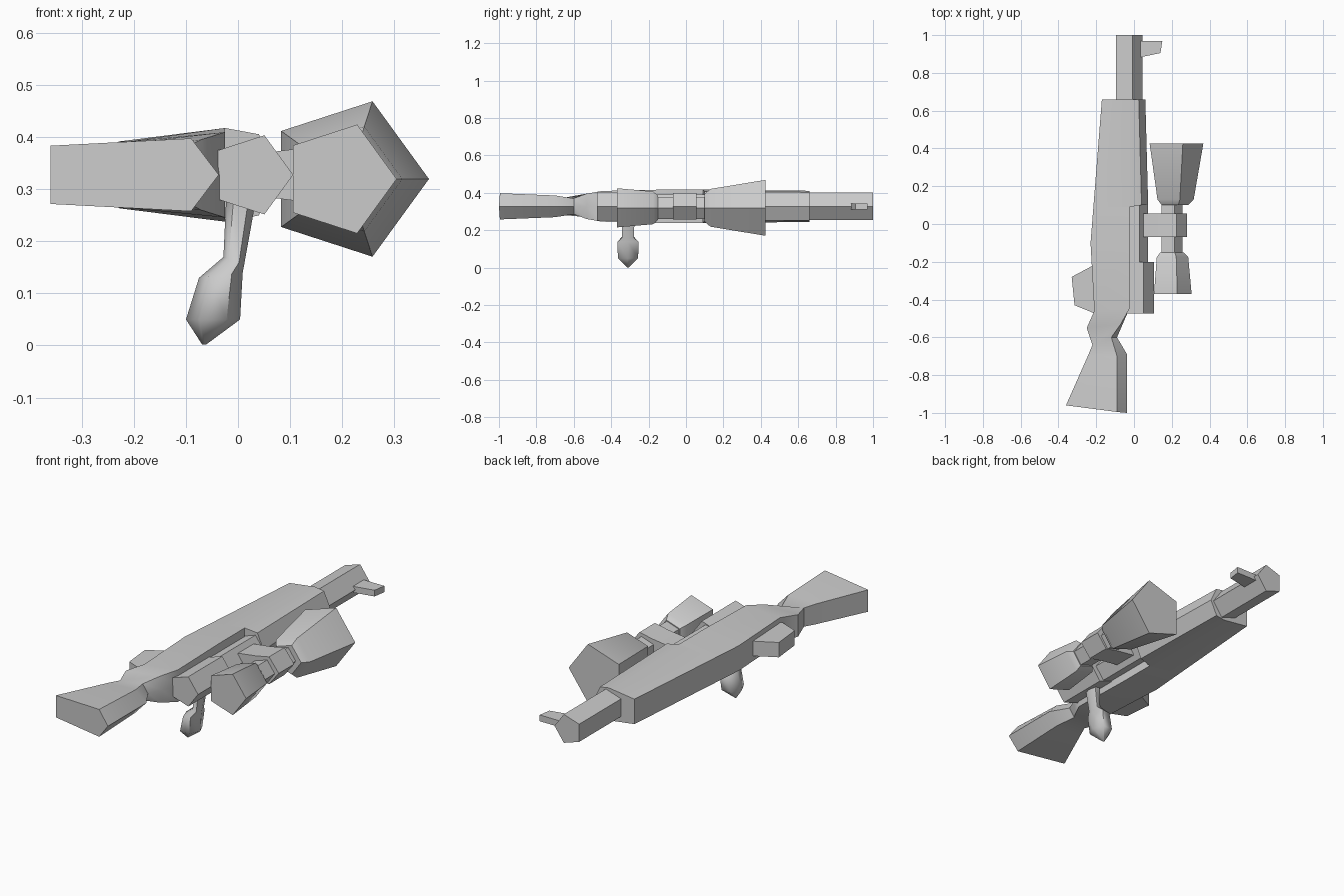
import bpy, bmesh, math

cube = bpy.data.objects.get("Cube")
if cube:
    bpy.data.objects.remove(cube, do_unlink=True)

grey = bpy.data.materials.new("plain grey")
grey.use_nodes = True
COLOUR = (0.6, 0.6, 0.6, 1)
grey.diffuse_color = COLOUR
grey.node_tree.nodes["Principled BSDF"].inputs["Base Color"].default_value = COLOUR

MID = 0.328  # height of the lying rifle's centre plane


def loft(name, rings, angle=35):
    """Skin a list of equal-length point rings and cap both ends."""
    bm = bmesh.new()
    loops = [[bm.verts.new(p) for p in ring] for ring in rings]
    for a, b in zip(loops, loops[1:]):
        for i in range(len(a)):
            j = (i + 1) % len(a)
            bm.faces.new((a[i], a[j], b[j], b[i]))
    bm.faces.new(loops[0])
    bm.faces.new(loops[-1][::-1])
    bmesh.ops.recalc_face_normals(bm, faces=bm.faces)
    mesh = bpy.data.meshes.new(name)
    bm.to_mesh(mesh)
    bm.free()
    mesh.materials.append(grey)
    ob = bpy.data.objects.new(name, mesh)
    bpy.context.collection.objects.link(ob)
    bpy.ops.object.select_all(action="DESELECT")
    ob.select_set(True)
    bpy.context.view_layer.objects.active = ob
    bpy.ops.object.shade_smooth_by_angle(angle=math.radians(angle))
    return ob


def mirrored(points, tip):
    """Section symmetric about the centre plane: (x, y, half height) points plus a tip."""
    upper = [(x, y, MID + h) for x, y, h in points]
    lower = [(x, y, MID - h) for x, y, h in reversed(points)]
    return upper + [(tip[0], tip[1], MID)] + lower


def pentagon_tube(name, cx, cz, stations):
    """Five-sided tube along y; stations are (y, radius)."""
    turns = [math.tau * i / 5 for i in range(5)]
    return loft(name, [[(cx + r * math.cos(t), y, cz + r * math.sin(t)) for t in turns]
                       for y, r in stations])


def plate(name, outline, half, cz=MID):
    """Flat part with an outline in x and y."""
    return loft(name, [[(x, y, cz + s * half) for x, y in outline] for s in (-1, 1)])


# Butt, wrist and receiver bed
loft("stock", [
    mirrored([(-0.36, -0.96, 0.056), (-0.09, -0.995, 0.07)], (-0.037, -1.0)),
    mirrored([(-0.245, -0.70, 0.052), (-0.09, -0.70, 0.058)], (-0.037, -0.69)),
    mirrored([(-0.22, -0.64, 0.048), (-0.12, -0.60, 0.042)], (-0.09, -0.60)),
    mirrored([(-0.25, -0.55, 0.056), (-0.07, -0.53, 0.068)], (-0.06, -0.53)),
    mirrored([(-0.21, -0.46, 0.064), (-0.025, -0.45, 0.082)], (-0.025, -0.45)),
    mirrored([(-0.23, -0.10, 0.064), (-0.025, -0.10, 0.09)], (-0.025, -0.10)),
    mirrored([(-0.215, 0.09, 0.064), (-0.025, 0.09, 0.09)], (-0.025, 0.09)),
])

# Fore end with a ridged top
loft("fore_end", [
    mirrored([(-0.215, 0.09, 0.064), (-0.025, 0.09, 0.09), (0.04, 0.10, 0.078)], (0.075, 0.10)),
    mirrored([(-0.17, 0.66, 0.064), (-0.025, 0.66, 0.083), (0.025, 0.66, 0.075)], (0.06, 0.66)),
])

# Barrel, chamber and bolt housing
pentagon_tube("barrel", -0.032, MID, [(0.60, 0.077), (1.0, 0.077)])
pentagon_tube("chamber", 0.008, MID, [(-0.22, 0.067), (0.12, 0.067)])
pentagon_tube("bolt_housing", 0.026, MID, [(-0.475, 0.08), (-0.2, 0.08)])

# Scope
SX, SZ = 0.21, 0.32
pentagon_tube("scope_front", SX, SZ, [(0.10, 0.078), (0.13, 0.106), (0.425, 0.157)])
pentagon_tube("scope_tube", 0.195, SZ, [(-0.17, 0.062), (0.12, 0.062)])
pentagon_tube("scope_rear", 0.195, SZ, [(-0.37, 0.11), (-0.175, 0.092), (-0.15, 0.068)])

# Scope mount: ring extended down to the receiver
mount = [(0.05, 0.042), (0.15, 0.055), (0.225, 0.07)]
loft("scope_mount", [mirrored([(x, y, h) for x, h in mount], (0.28, y)) for y in (-0.07, 0.055)])

# Magazine and front sight
plate("magazine", [(-0.18, -0.20), (-0.33, -0.28), (-0.315, -0.43), (-0.18, -0.485)], 0.038)
plate("front_sight", [(0.02, 0.97), (0.15, 0.97), (0.14, 0.905), (0.02, 0.88)], 0.016)


# Bolt handle: stem and knob, lofted down the z axis
def handle_ring(cx, z, rx, ry, tilt=0):
    turns = [math.tau * i / 6 for i in range(6)]
    return [(cx + rx * math.cos(t), -0.31 + ry * math.sin(t), z + tilt * math.cos(t))
            for t in turns]


loft("bolt_handle", [
    handle_ring(0.008, 0.30, 0.03, 0.042),
    handle_ring(-0.008, 0.163, 0.02, 0.036, -0.007),
    handle_ring(-0.033, 0.135, 0.042, 0.066, 0.005),
    handle_ring(-0.048, 0.05, 0.052, 0.062),
    handle_ring(-0.065, 0.002, 0.004, 0.005),
], 55)
